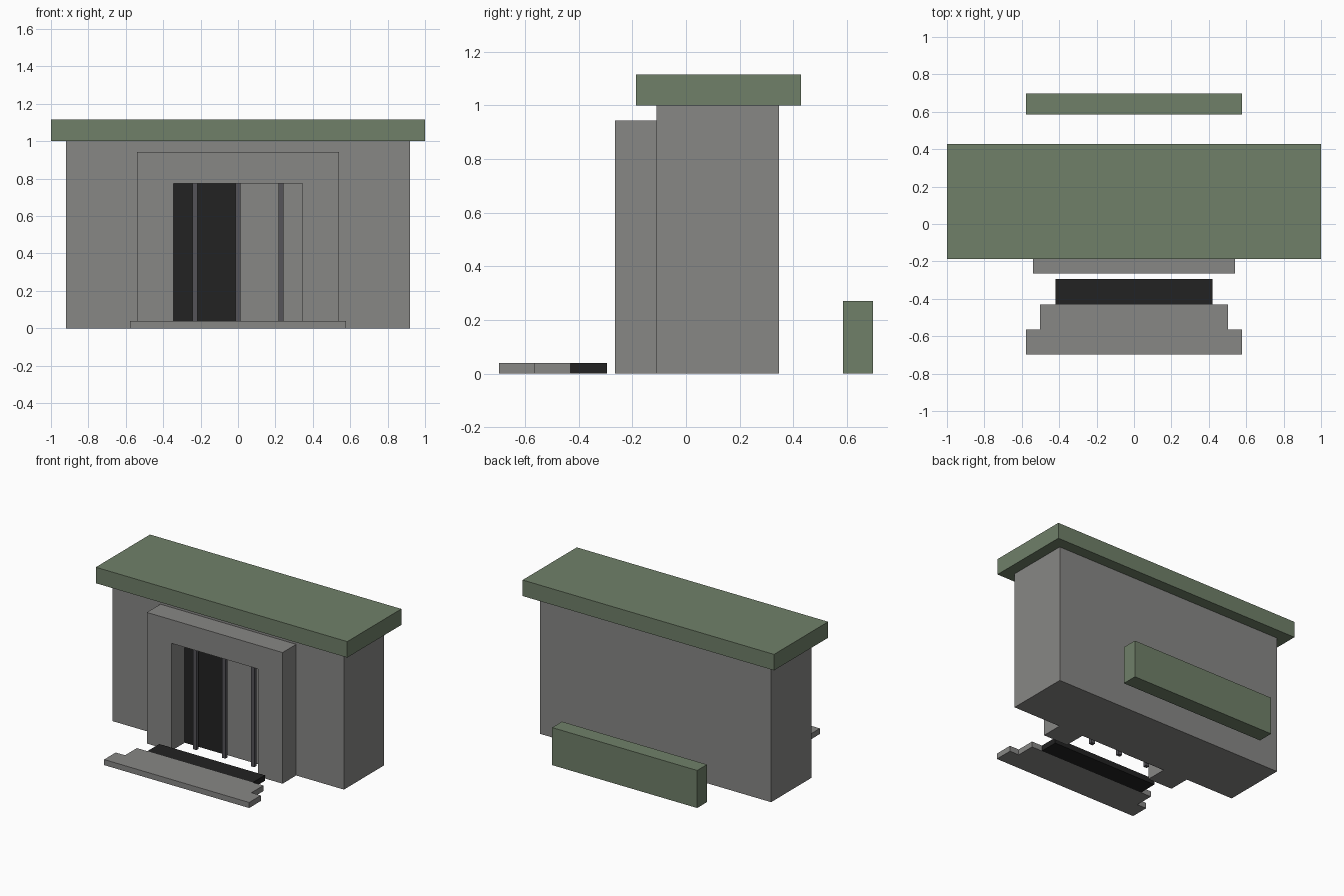
import bpy
import bmesh

cube = bpy.data.objects.get("Cube")
if cube:
    bpy.data.objects.remove(cube, do_unlink=True)


def material(name, r, g, b):
    mat = bpy.data.materials.new(name)
    mat.use_nodes = True
    mat.diffuse_color = (r, g, b, 1)
    mat.node_tree.nodes["Principled BSDF"].inputs["Base Color"].default_value = (r, g, b, 1)
    return mat


stone = material("grey stone", 0.245, 0.242, 0.235)
green = material("muted green", 0.162, 0.216, 0.141)
black = material("near black", 0.016, 0.016, 0.016)
metal = material("dark grey metal", 0.09, 0.088, 0.098)


def extrude(name, outline, axis_map, depth, mat):
    """Flat outline pushed along one direction to make a solid."""
    bm = bmesh.new()
    face = bm.faces.new([bm.verts.new(axis_map(u, v)) for u, v in outline])
    moved = bmesh.ops.extrude_face_region(bm, geom=[face])["geom"]
    bmesh.ops.translate(bm, vec=depth, verts=[g for g in moved if isinstance(g, bmesh.types.BMVert)])
    bmesh.ops.recalc_face_normals(bm, faces=bm.faces[:])
    mesh = bpy.data.meshes.new(name)
    bm.to_mesh(mesh)
    bm.free()
    mesh.materials.append(mat)
    obj = bpy.data.objects.new(name, mesh)
    bpy.context.collection.objects.link(obj)
    return obj


def box(name, x, y, z, mat):
    """Box from (low, high) ranges along each axis."""
    outline = [(x[0], y[0]), (x[1], y[0]), (x[1], y[1]), (x[0], y[1])]
    return extrude(name, outline, lambda u, v: (u, v, z[0]), (0, 0, z[1] - z[0]), mat)


# Main block and overhanging roof slab
wall_y = -0.11
box("main_building", (-0.92, 0.92), (wall_y, 0.347), (0, 1.0), stone)
box("roof_slab", (-1, 1), (-0.187, 0.428), (1.0, 1.115), green)

# Portal surrounding the doorway
outer, inner, top, lintel = 0.54, 0.345, 0.943, 0.773
portal = [(-outer, 0), (-outer, top), (outer, top), (outer, 0),
          (inner, 0), (inner, lintel), (-inner, lintel), (-inner, 0)]
extrude("entrance_portal", portal, lambda u, v: (u, -0.265, v), (0, 0.155, 0), stone)

# Dark door leaf against the wall
box("dark_door_leaf", (-inner, -0.01), (wall_y - 0.003, wall_y), (0, lintel), black)

# Upright bars in the doorway
for side, x in (("right", -0.23), ("middle", 0), ("left", 0.23)):
    box(side + "_door_bar", (x - 0.014, x + 0.014), (-0.163, -0.138), (0, lintel), metal)

# Three slabs in front of the doorway, widening outwards
box("door_mat", (-0.42, 0.42), (-0.43, -0.295), (0, 0.04), black)
box("middle_paving", (-0.503, 0.503), (-0.565, -0.43), (0, 0.04), stone)
box("front_paving", (-0.577, 0.577), (-0.697, -0.565), (0, 0.04), stone)

# Low block behind the building
box("rear_hedge", (-0.577, 0.577), (0.585, 0.697), (0, 0.27), green)
